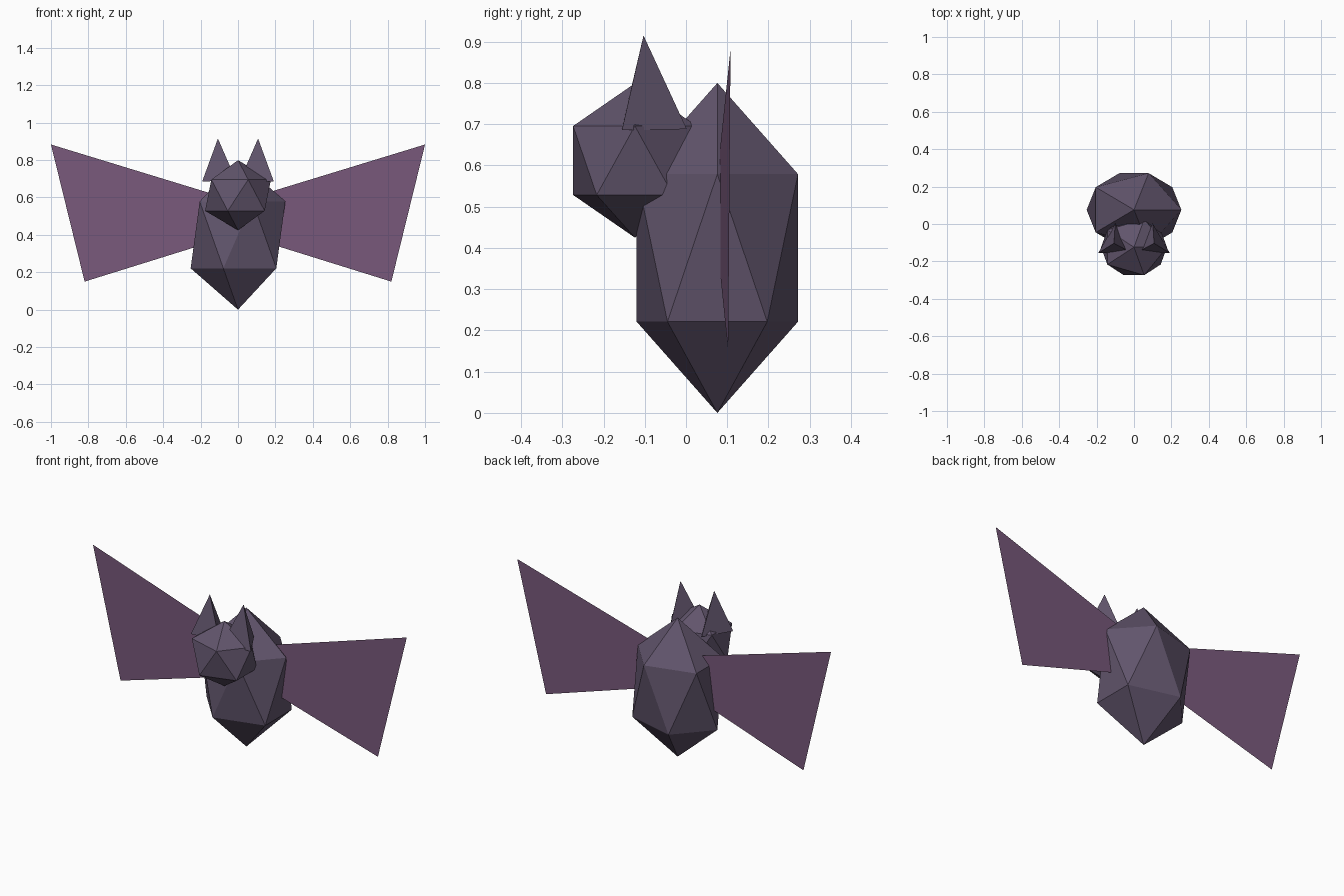
import bpy
import bmesh
from mathutils import Matrix

if "Cube" in bpy.data.objects:
    bpy.data.objects.remove(bpy.data.objects["Cube"])


def material(name, color):
    m = bpy.data.materials.new(name)
    m.diffuse_color = color
    m.use_nodes = True
    m.node_tree.nodes["Principled BSDF"].inputs["Base Color"].default_value = m.diffuse_color
    return m


fur = material("fur", (0.12, 0.09, 0.15, 1))
membrane = material("membrane", (0.19, 0.10, 0.20, 0.85))


def faceted_ball(name, centre, radii):
    bpy.ops.mesh.primitive_ico_sphere_add(subdivisions=1, radius=1, location=centre)
    o = bpy.context.object
    o.name = name
    o.scale = radii
    o.data.materials.append(fur)
    return o


# Body and head: stretched icosahedra
faceted_ball("body", (0, 0.076, 0.4), (0.283, 0.23, 0.4))
faceted_ball("head", (0, -0.124, 0.612), (0.197, 0.176, 0.187))


# Ears: three-sided cones, tilted slightly outward
def ear(name, side):
    bm = bmesh.new()
    corners = [bm.verts.new(p) for p in
               ((0, 0.105, -0.1135), (-0.091, -0.0525, -0.1135), (0.091, -0.0525, -0.1135))]
    tip = bm.verts.new((0, 0, 0.1135))
    bm.faces.new(corners)
    for i in range(3):
        bm.faces.new((corners[i], corners[(i + 1) % 3], tip))
    bmesh.ops.recalc_face_normals(bm, faces=bm.faces)
    bm.transform(Matrix.Translation((side * 0.104, -0.103, 0.8015))
                 @ Matrix.Rotation(side * 0.03, 4, 'Y'))
    finish(name, bm, fur)


# Wings: flat panels swept slightly back, rooted inside the body
def wing(name, side):
    bm = bmesh.new()
    outline = ((0.13, 0.365), (0.82, 0.15), (1.0, 0.883), (0.13, 0.617))
    verts = [bm.verts.new((side * x, 0.076 + 0.032 * x, z)) for x, z in outline]
    bm.faces.new(verts if side > 0 else verts[::-1])
    finish(name, bm, membrane)


def finish(name, bm, mat):
    me = bpy.data.meshes.new(name)
    bm.to_mesh(me)
    bm.free()
    me.materials.append(mat)
    bpy.context.collection.objects.link(bpy.data.objects.new(name, me))


for label, side in (("left", -1), ("right", 1)):
    ear("ear_" + label, side)
    wing("wing_" + label, side)
